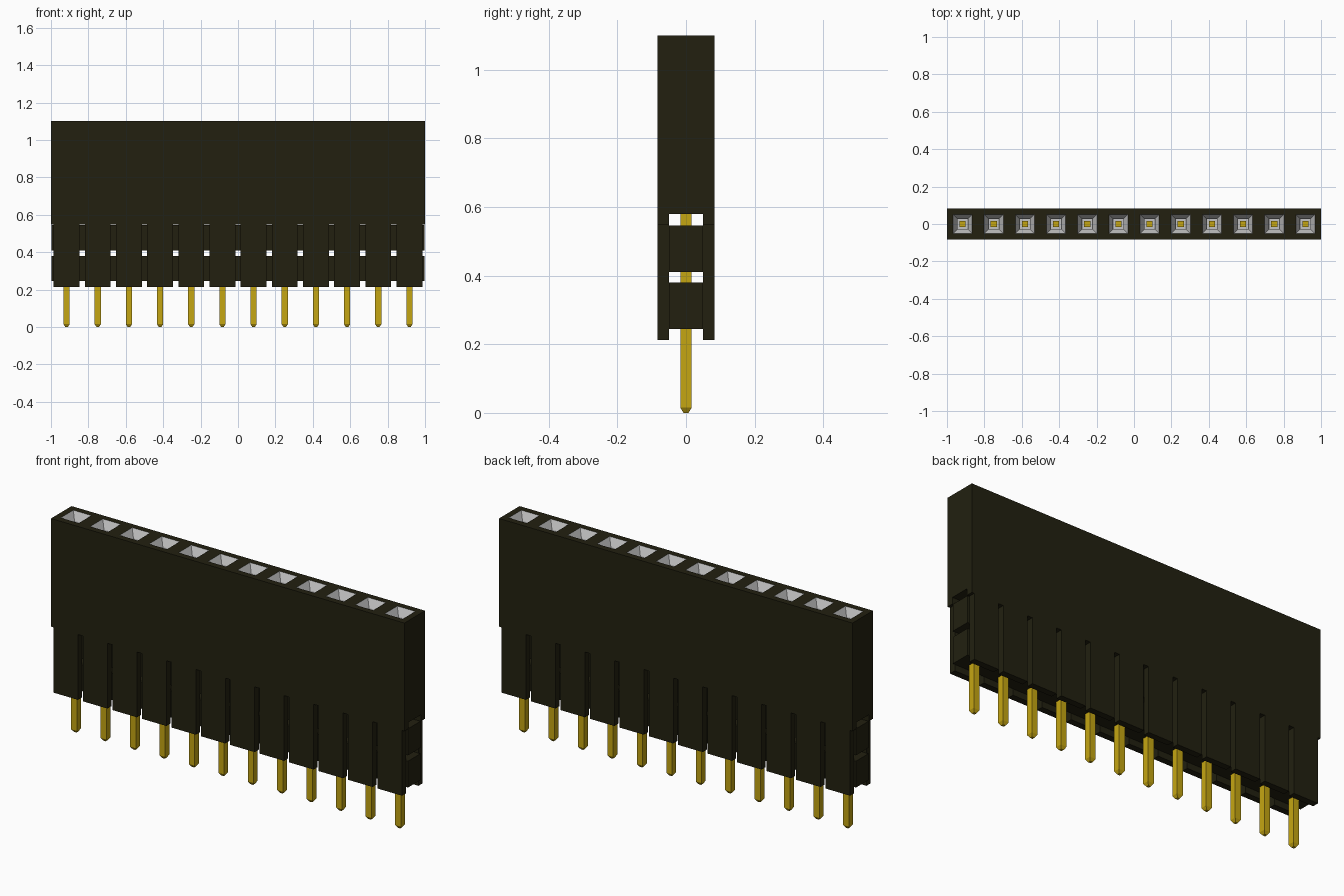
import bpy
import bmesh

if "Cube" in bpy.data.objects:
    bpy.data.objects.remove(bpy.data.objects["Cube"])

PINS = 12
PITCH = 2 / PINS
HALF_Y = 0.083      # half depth of the housing
CORE_Y = 0.05       # half depth of the inner core
CENTRES = [-1 + PITCH * (i + 0.5) for i in range(PINS)]


def material(name, rgb, metallic=0.0):
    m = bpy.data.materials.new(name)
    m.use_nodes = True
    m.diffuse_color = (*rgb, 1)
    bsdf = m.node_tree.nodes["Principled BSDF"]
    bsdf.inputs["Base Color"].default_value = (*rgb, 1)
    bsdf.inputs["Metallic"].default_value = metallic
    bsdf.inputs["Roughness"].default_value = 0.6
    return m


BLACK = material("dark plastic", (0.016, 0.0145, 0.005))
GOLD = material("gold pin", (0.56, 0.38, 0.006))
GREY = material("light grey socket", (0.55, 0.55, 0.55))


def finish(name, bm, mats):
    bmesh.ops.recalc_face_normals(bm, faces=bm.faces)
    mesh = bpy.data.meshes.new(name)
    bm.to_mesh(mesh)
    bm.free()
    for m in mats:
        mesh.materials.append(m)
    obj = bpy.data.objects.new(name, mesh)
    bpy.context.collection.objects.link(obj)
    return obj


def loft(bm, cx, cy, rings, grey_from=99):
    """Join rectangles (half x, half y, z) in order and cap both ends."""
    loops = [[bm.verts.new((cx + sx * hx, cy + sy * hy, z))
              for sx, sy in ((-1, -1), (1, -1), (1, 1), (-1, 1))]
             for hx, hy, z in rings]
    bm.faces.new(loops[0][::-1])
    for i, (a, b) in enumerate(zip(loops, loops[1:])):
        for k in range(4):
            n = (k + 1) % 4
            f = bm.faces.new((a[k], a[n], b[n], b[k]))
            f.material_index = int(i >= grey_from)
    bm.faces.new(loops[-1]).material_index = int(grey_from < 99)


def box(bm, cx, cy, hx, hy, z0, z1):
    loft(bm, cx, cy, [(hx, hy, z0), (hx, hy, z1)])


# Upper housing: one funnel socket per cell, cells welded into a single block
bm = bmesh.new()
for cx in CENTRES:
    loft(bm, cx, 0, [(PITCH / 2, HALF_Y, 0.58), (PITCH / 2, HALF_Y, 1.1),
                     (0.051, 0.051, 1.1), (0.028, 0.028, 1.06),
                     (0.026, 0.026, 0.92)], grey_from=2)
walls = [f for f in bm.faces
         if abs(f.normal.x) >= 0 and f.calc_center_median().z < 0.9
         and abs(f.calc_center_median().y) < 0.001
         and max(v.co.x for v in f.verts) - min(v.co.x for v in f.verts) < 1e-5
         and abs(f.calc_center_median().x) < 0.99]
bmesh.ops.delete(bm, geom=walls, context='FACES')
bmesh.ops.remove_doubles(bm, verts=bm.verts, dist=1e-4)
finish("socket_housing", bm, [BLACK, GREY])

# Lower skirt: long rails, then separate slotted wall tabs front and back
bm = bmesh.new()
wall_y = (HALF_Y + CORE_Y) / 2
wall_h = (HALF_Y - CORE_Y) / 2
for side in (-1, 1):
    box(bm, 0, side * wall_y, 1, wall_h, 0.547, 0.58)
    for cx in CENTRES:
        box(bm, cx, side * wall_y, PITCH / 2 - 0.014, wall_h, 0.213, 0.547)
finish("skirt_walls", bm, [BLACK])

# Inner core bars with open channels between them
bm = bmesh.new()
for z0, z1 in ((0.245, 0.38), (0.41, 0.546)):
    box(bm, 0, 0, 0.997, CORE_Y, z0, z1)
finish("core_bars", bm, [BLACK])

# Square pins with a tapered tip
for i, cx in enumerate(CENTRES):
    bm = bmesh.new()
    loft(bm, cx, 0, [(0.007, 0.007, 0), (0.0165, 0.0165, 0.015),
                     (0.0165, 0.0165, 0.93)])
    finish(f"pin_{i + 1}", bm, [GOLD])
